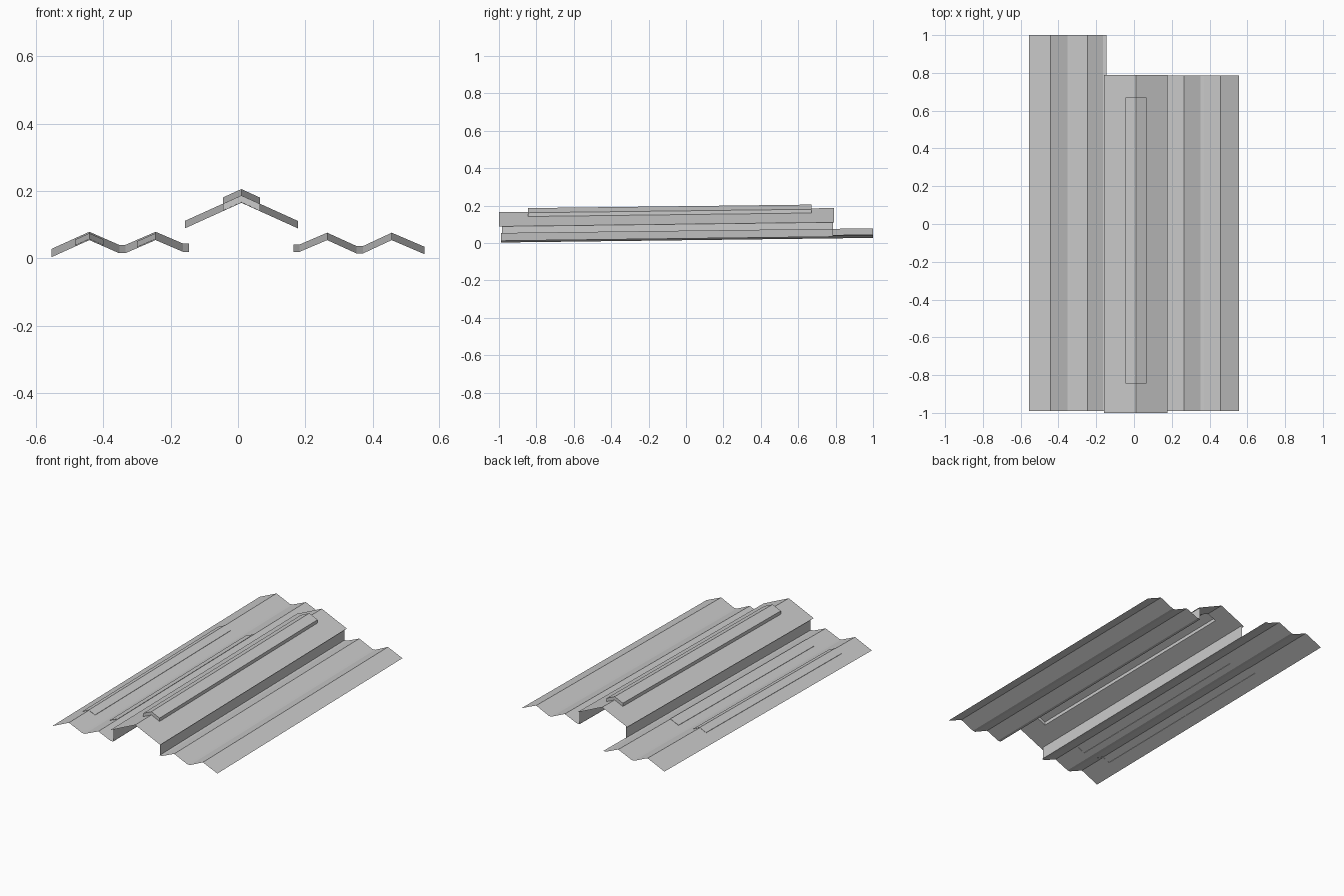
import bpy, bmesh

if "Cube" in bpy.data.objects:
    bpy.data.objects.remove(bpy.data.objects["Cube"])

RISE = 0.0124  # every sheet climbs gently towards the back


def height(profile, x):
    for (x0, z0), (x1, z1) in zip(profile, profile[1:]):
        if x0 <= x <= x1:
            return z0 + (z1 - z0) * (x - x0) / (x1 - x0)


def sheet(name, profile, y0, y1, raised=(), lift=0.0):
    """Folded sheet along y; raised = (x0, x1, y0, y1) zones lifted on open skirts."""
    xs = {p[0] for p in profile}
    ys = {y0, y1}
    for a, b, c, d in raised:
        xs |= {a, b}
        ys |= {c, d}
    xs, ys = sorted(xs), sorted(ys)
    bm = bmesh.new()
    grid = [[bm.verts.new((x, y, height(profile, x) + RISE * (y + 1)))
             for y in ys] for x in xs]
    for a, b in zip(grid, grid[1:]):
        for j in range(len(ys) - 1):
            bm.faces.new((a[j], b[j], b[j + 1], a[j + 1]))
    for a, b, c, d in raised:
        zone = []
        for f in bm.faces:
            p = f.calc_center_median()
            if a < p.x < b and c < p.y < d:
                zone.append(f)
        res = bmesh.ops.extrude_face_region(bm, geom=zone)
        verts = [g for g in res["geom"] if isinstance(g, bmesh.types.BMVert)]
        bmesh.ops.translate(bm, verts=verts, vec=(0, 0, lift))
        old = [f for f in zone if f.is_valid]
        if old:
            bmesh.ops.delete(bm, geom=old, context="FACES")
    return finish(name, bm)


def finish(name, bm):
    me = bpy.data.meshes.new(name)
    bm.to_mesh(me)
    bm.free()
    ob = bpy.data.objects.new(name, me)
    bpy.context.collection.objects.link(ob)
    return ob


# Corrugated sheets either side; the left one is longer and has thin raised strips
left = [(-0.555, 0.003), (-0.442, 0.054), (-0.353, 0.015), (-0.335, 0.015),
        (-0.245, 0.054), (-0.163, 0.019), (-0.145, 0.019)]
right = [(0.165, 0.019), (0.183, 0.019), (0.265, 0.054), (0.353, 0.014),
         (0.371, 0.014), (0.457, 0.054), (0.555, 0.012)]
sheet("left_roof_sheet", left, -0.99, 1.0,
      [(-0.485, -0.40, -0.8, 0.5), (-0.30, -0.245, -0.8, 0.5)], 0.002)
sheet("right_roof_sheet", right, -0.99, 0.785)

# Raised ridge roof with a vent cap lifted over an open slot
ridge = [(-0.158, 0.089), (0.01, 0.165), (0.178, 0.089)]
sheet("ridge_roof", ridge, -1.0, 0.79, [(-0.045, 0.065, -0.845, 0.67)], 0.02)

# Upright walls joining the sheets to the ridge roof
for name, x in (("left_wall", -0.147), ("right_wall", 0.167)):
    bm = bmesh.new()
    top = height(ridge, x)
    bm.faces.new([bm.verts.new((x, y, z + RISE * (y + 1))) for y, z in
                  ((-0.985, 0.019), (0.785, 0.019), (0.785, top), (-0.985, top))])
    finish(name, bm)
